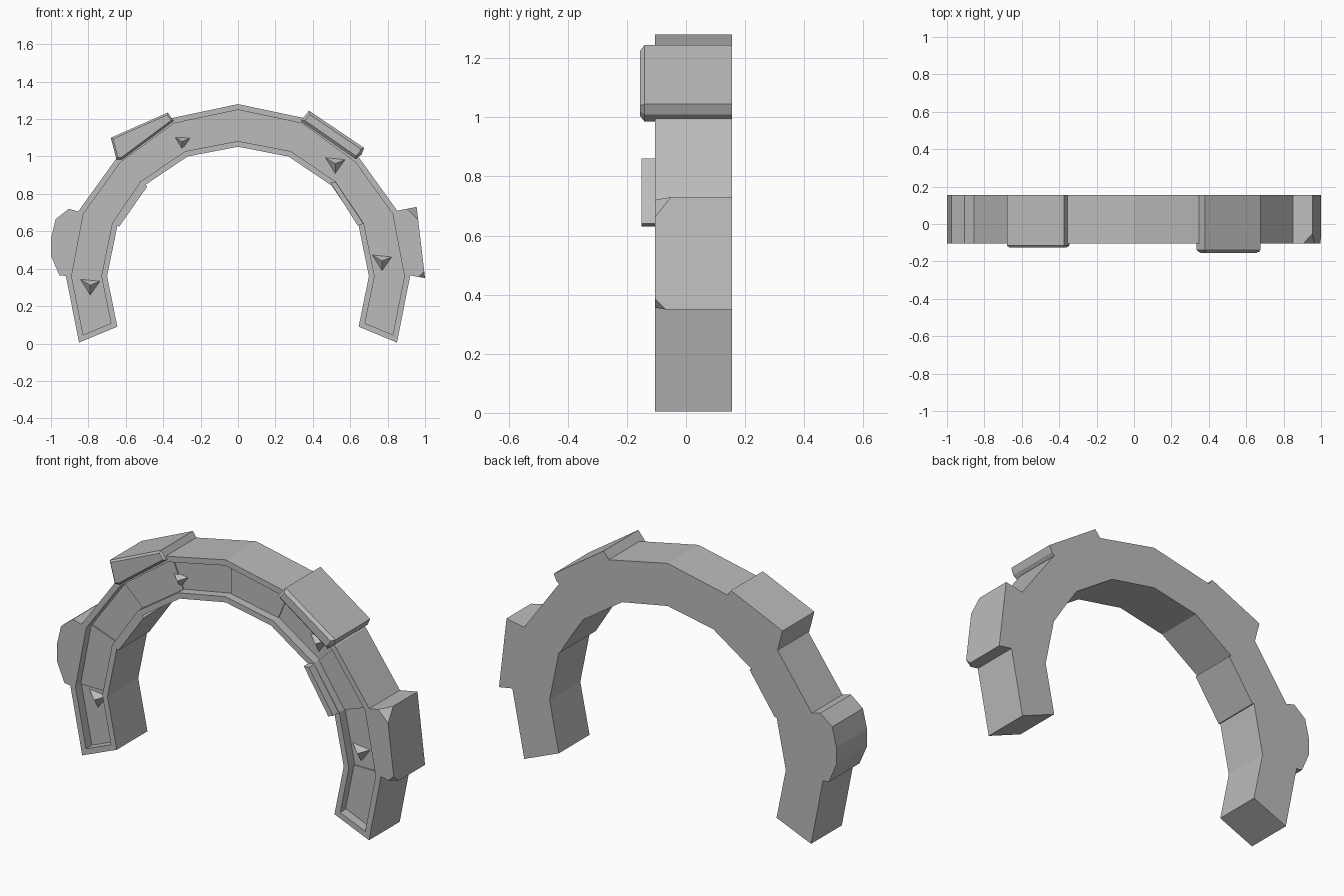
import bpy, bmesh
from mathutils import Vector

if "Cube" in bpy.data.objects:
    bpy.data.objects.remove(bpy.data.objects["Cube"], do_unlink=True)

stone = bpy.data.materials.new("grey stone")
stone.use_nodes = True
grey = (0.5, 0.5, 0.5, 1)
stone.diffuse_color = grey
stone.node_tree.nodes["Principled BSDF"].inputs["Base Color"].default_value = grey

FRONT, BACK = -0.105, 0.155
DEPTH = 0.05


def finish(name, bm):
    bmesh.ops.recalc_face_normals(bm, faces=bm.faces)
    mesh = bpy.data.meshes.new(name)
    bm.to_mesh(mesh)
    bm.free()
    mesh.materials.append(stone)
    obj = bpy.data.objects.new(name, mesh)
    bpy.context.collection.objects.link(obj)
    return obj


def prism(name, pts, front=FRONT, back=BACK, bevel=0, cuts=()):
    """Extrude an (x, z) outline along y; cuts are (point, normal) corner chips."""
    bm = bmesh.new()
    face = bm.faces.new([bm.verts.new((x, front, z)) for x, z in pts])
    moved = bmesh.ops.extrude_face_region(bm, geom=[face], use_keep_orig=True)["geom"]
    bmesh.ops.translate(bm, vec=(0, back - front, 0),
                        verts=[v for v in moved if isinstance(v, bmesh.types.BMVert)])
    bmesh.ops.recalc_face_normals(bm, faces=bm.faces)
    if bevel:
        edges = [e for e in bm.edges if all(abs(v.co.y - front) < 1e-4 for v in e.verts)]
        bmesh.ops.bevel(bm, geom=edges, offset=bevel, segments=1, affect="EDGES")
    for point, normal in cuts:
        cut = bmesh.ops.bisect_plane(bm, geom=bm.verts[:] + bm.edges[:] + bm.faces[:],
                                     plane_co=point, plane_no=normal, clear_outer=True)
        rim = [e for e in cut["geom_cut"] if isinstance(e, bmesh.types.BMEdge)]
        bmesh.ops.holes_fill(bm, edges=rim, sides=0)
    return finish(name, bm)


# Arch ring: one half of the stations, mirrored over the crown
outer = [(0.85, 0.005), (0.92, 0.36), (0.855, 0.705), (0.65, 0.99), (0.355, 1.205), (0, 1.28)]
inner = [(0.645, 0.09), (0.70, 0.36), (0.645, 0.63), (0.50, 0.845), (0.27, 1.0), (0, 1.052)]
outer += [(-x, z) for x, z in outer[-2::-1]]
inner += [(-x, z) for x, z in inner[-2::-1]]

bm = bmesh.new()
rows = [[bm.verts.new((x, y, z)) for (x, z), y in
         ((o, BACK), (o, FRONT), (i, FRONT), (i, BACK))] for o, i in zip(outer, inner)]
front_faces = []
for a, b in zip(rows, rows[1:]):
    for k in range(4):
        face = bm.faces.new((a[k], a[(k + 1) % 4], b[(k + 1) % 4], b[k]))
        if k == 1:
            front_faces.append(face)
bm.faces.new(rows[0])
bm.faces.new(rows[-1])
bmesh.ops.recalc_face_normals(bm, faces=bm.faces)

# Sunken front channel inside a narrow rim
bmesh.ops.inset_region(bm, faces=front_faces, thickness=0.03, use_even_offset=True)
sunk = bmesh.ops.extrude_face_region(bm, geom=front_faces)["geom"]
bmesh.ops.translate(bm, vec=(0, DEPTH, 0),
                    verts=[v for v in sunk if isinstance(v, bmesh.types.BMVert)])
left_over = [f for f in front_faces if f.is_valid]
if left_over:
    bmesh.ops.delete(bm, geom=left_over, context="FACES")
finish("arch_ring", bm)

# Alternate panels in the channel stand slightly proud
for k in range(0, 10, 2):
    quad = []
    for s, t in ((k, 0.13), (k, 0.87), (k + 1, 0.87), (k + 1, 0.13)):
        p = Vector(outer[s]).lerp(Vector(inner[s]), t)
        if s == 0:
            p += Vector((0.006, 0.035))
        quad.append(tuple(p))
    prism("channel_panel", quad, FRONT + DEPTH - 0.006, FRONT + DEPTH + 0.01)

# Raised stones on the outside of the ring
prism("upper_left_stone",
      [(0.335, 1.19), (0.38, 1.245), (0.675, 1.045), (0.66, 1.01), (0.63, 0.985)],
      -0.155, BACK, 0.015)
prism("upper_right_stone",
      [(-0.65, 0.985), (-0.68, 1.10), (-0.375, 1.235), (-0.345, 1.19), (-0.62, 0.985)],
      -0.125, BACK, 0.01)
prism("lower_left_stone",
      [(0.85, 0.71), (0.955, 0.73), (1.0, 0.35), (0.915, 0.365)],
      cuts=[((0.96, FRONT, 0.665), (0.56, -0.62, 0.56)),
            ((0.965, FRONT, 0.355), (0.55, -0.6, -0.55))])
prism("lower_right_stone",
      [(-0.85, 0.705), (-0.905, 0.72), (-0.975, 0.665), (-1.0, 0.56), (-1.0, 0.47),
       (-0.955, 0.365), (-0.915, 0.36)])

# Raised stones on the inner rim
prism("inner_left_stone",
      [(0.495, 0.86), (0.525, 0.86), (0.67, 0.64), (0.64, 0.63)], -0.15, BACK)
prism("inner_right_stone",
      [(-0.485, 0.84), (-0.525, 0.86), (-0.67, 0.64), (-0.635, 0.625)])

# Small chipped bumps in the channel
for x, z, r in ((-0.30, 1.07, 0.05), (0.52, 0.95, 0.06), (0.77, 0.43, 0.06), (-0.79, 0.30, 0.06)):
    bm = bmesh.new()
    base = [bm.verts.new((x + dx * r, FRONT + DEPTH + 0.005, z + dz * r))
            for dx, dz in ((-1, 0.8), (1, 0.6), (0, -0.8))]
    tip = bm.verts.new((x, FRONT + 0.015, z + r * 0.2))
    for k in range(3):
        bm.faces.new((base[k], base[(k + 1) % 3], tip))
    bm.faces.new(base)
    finish("channel_chip", bm)
